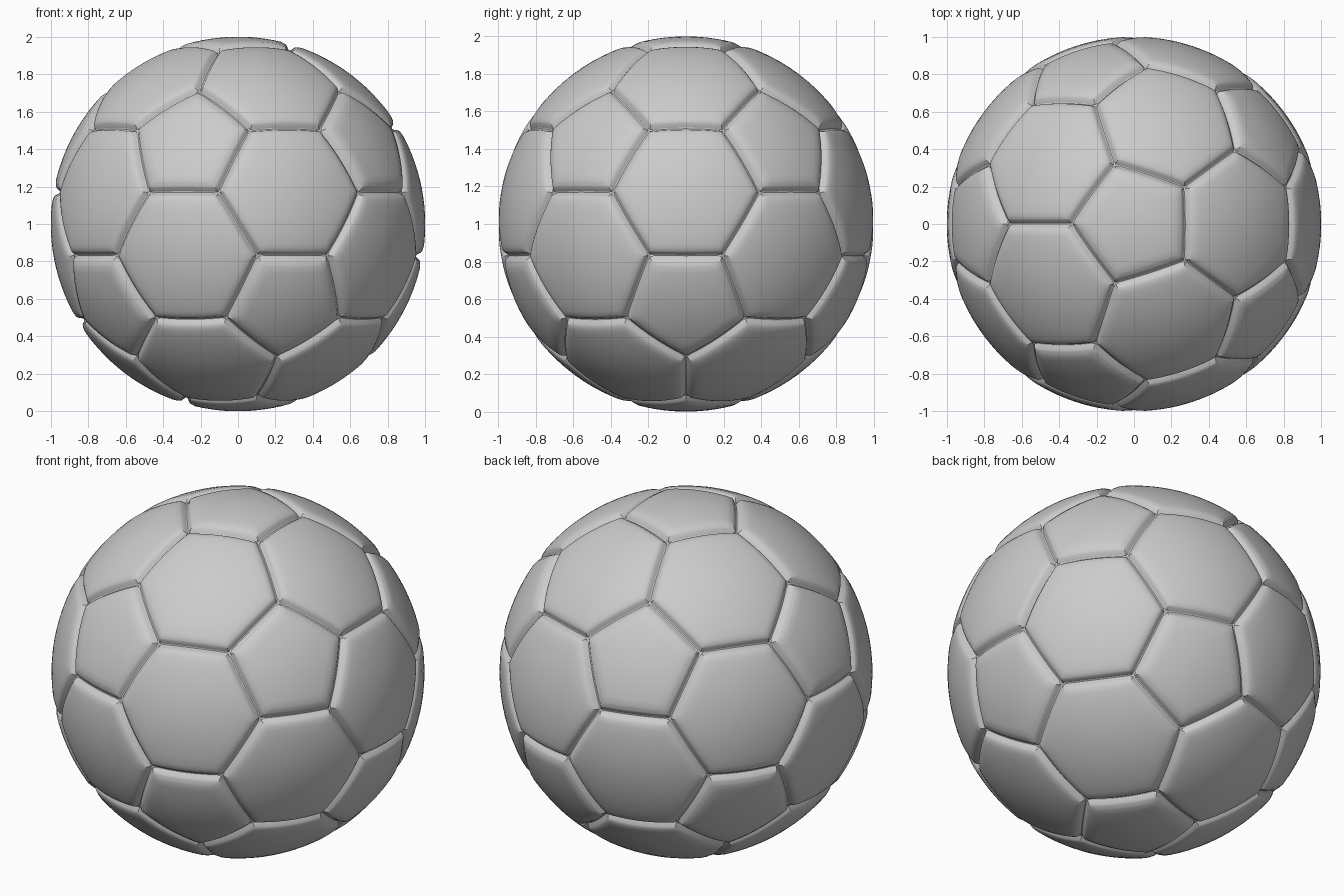
import bpy
import bmesh
import math
from mathutils import Matrix, Vector

cube = bpy.data.objects.get("Cube")
if cube:
    bpy.data.objects.remove(cube, do_unlink=True)

# Single grey leather colour
leather = bpy.data.materials.new("grey_leather")
leather.use_nodes = True
grey = (0.6, 0.6, 0.6, 1)
leather.diffuse_color = grey
leather.node_tree.nodes["Principled BSDF"].inputs["Base Color"].default_value = grey

CENTRE = Vector((0, 0, 1))
STEPS = 12
# Seam cross-section: (distance from the seam, radius), then the dome
SEAM = [(0, 0.966), (0.006, 0.968), (0.022, 0.988), (0.032, 0.994), (0.05, 0.998)]
DOME = [0.8, 0.66, 0.52, 0.38, 0.24, 0.12]


def add_panel(bm, corners):
    """Domed panel made of concentric rings, with a sloped edge down to the seam."""
    middle = sum(corners, Vector()) / len(corners)
    inradius = ((corners[0] + corners[1]) / 2 - middle).length
    outline = [a.lerp(b, i / STEPS)
               for a, b in zip(corners, corners[1:] + corners[:1])
               for i in range(STEPS)]
    profile = [(1 - d / inradius, r) for d, r in SEAM] + [(s, 1) for s in DOME]
    rings = [[bm.verts.new(CENTRE + middle.lerp(p, s).normalized() * r) for p in outline]
             for s, r in profile]
    n = len(outline)
    for outer, inner in zip(rings, rings[1:]):
        for i in range(n):
            j = (i + 1) % n
            bm.faces.new((outer[i], outer[j], inner[j], inner[i]))
    tip = bm.verts.new(CENTRE + middle.normalized())
    for i in range(n):
        bm.faces.new((rings[-1][i], rings[-1][(i + 1) % n], tip))


# Panel layout: an icosahedron with its corners cut off at a third of each edge
layout = bmesh.new()
bmesh.ops.create_icosphere(layout, subdivisions=1, radius=1,
                           matrix=Matrix.Rotation(math.pi, 4, "Z"))
bmesh.ops.bevel(layout, geom=layout.verts[:], offset=100 / 3, offset_type="PERCENT",
                segments=1, affect="VERTICES")
bmesh.ops.remove_doubles(layout, verts=layout.verts[:], dist=0.01)

# Pentagon and hexagon panels
bpy.ops.object.select_all(action="DESELECT")
for name, sides in (("pentagon_panels", 5), ("hexagon_panels", 6)):
    bm = bmesh.new()
    for face in layout.faces:
        if len(face.verts) == sides:
            add_panel(bm, [v.co.normalized() for v in face.verts])
    bmesh.ops.recalc_face_normals(bm, faces=bm.faces[:])
    mesh = bpy.data.meshes.new(name)
    bm.to_mesh(mesh)
    bm.free()
    mesh.materials.append(leather)
    panels = bpy.data.objects.new(name, mesh)
    bpy.context.collection.objects.link(panels)
    panels.select_set(True)
    bpy.context.view_layer.objects.active = panels
layout.free()
bpy.ops.object.shade_smooth_by_angle(angle=math.radians(30))
